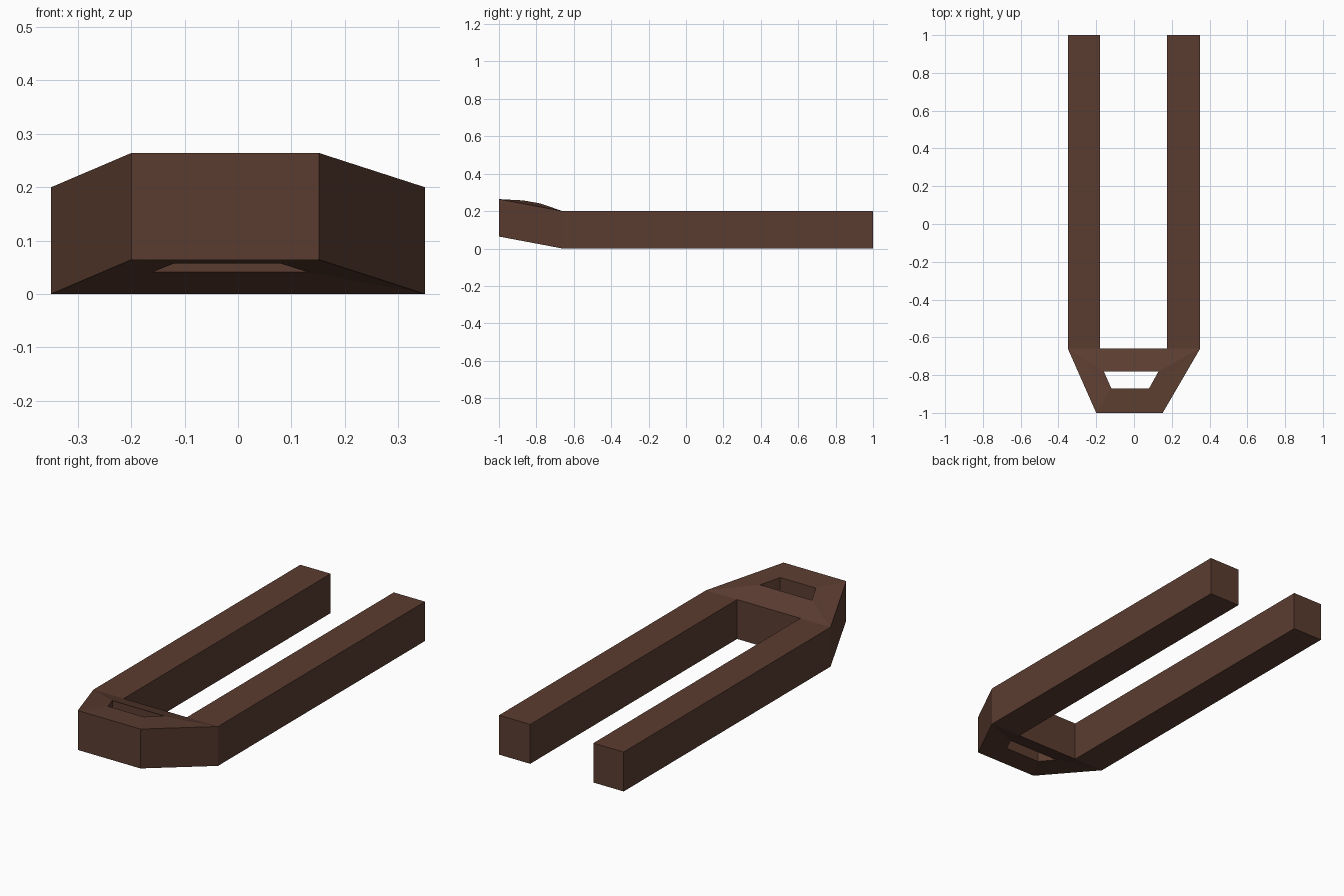
import bpy
import bmesh

cube = bpy.data.objects.get("Cube")
if cube:
    bpy.data.objects.remove(cube, do_unlink=True)

THICK = 0.2

# Single brown colour
brown = bpy.data.materials.new("dark_brown")
brown.use_nodes = True
color = (0.105, 0.046, 0.03, 1)
brown.diffuse_color = color
brown.node_tree.nodes["Principled BSDF"].inputs["Base Color"].default_value = color

bm = bmesh.new()


def row(y, lift, xs):
    """Points of the upper surface along one line across the fork."""
    return [bm.verts.new((x, y, THICK + lift)) for x in xs]


# Upper surface: prong ends, joint, slot rims and raised nose
end = row(1, 0, (-0.35, -0.18, 0.175, 0.35))
joint = row(-0.66, 0, (-0.35, -0.18, 0.175, 0.35))
slot_back = row(-0.78, 0.041, (-0.16, 0.13))
slot_front = row(-0.87, 0.057, (-0.12, 0.08))
nose = row(-1, 0.064, (-0.2, 0.152))

faces = [
    # Two prongs
    (joint[0], joint[1], end[1], end[0]),
    (joint[2], joint[3], end[3], end[2]),
    # Bridge behind the slot
    (slot_back[0], slot_back[1], joint[3], joint[2], joint[1], joint[0]),
    # Sloping cheeks
    (nose[0], slot_front[0], joint[0]),
    (slot_front[0], slot_back[0], joint[0]),
    (nose[1], joint[3], slot_front[1]),
    (slot_front[1], joint[3], slot_back[1]),
    # Nose in front of the slot
    (nose[0], nose[1], slot_front[1], slot_front[0]),
]
top = [bm.faces.new(f) for f in faces]

# Give the fork its thickness
result = bmesh.ops.extrude_face_region(bm, geom=top, use_keep_orig=True)
lower = [g for g in result["geom"] if isinstance(g, bmesh.types.BMVert)]
bmesh.ops.translate(bm, verts=lower, vec=(0, 0, -THICK))
bmesh.ops.recalc_face_normals(bm, faces=bm.faces)

mesh = bpy.data.meshes.new("two_pronged_fork")
bm.to_mesh(mesh)
bm.free()
mesh.materials.append(brown)
fork = bpy.data.objects.new("two_pronged_fork", mesh)
bpy.context.collection.objects.link(fork)
